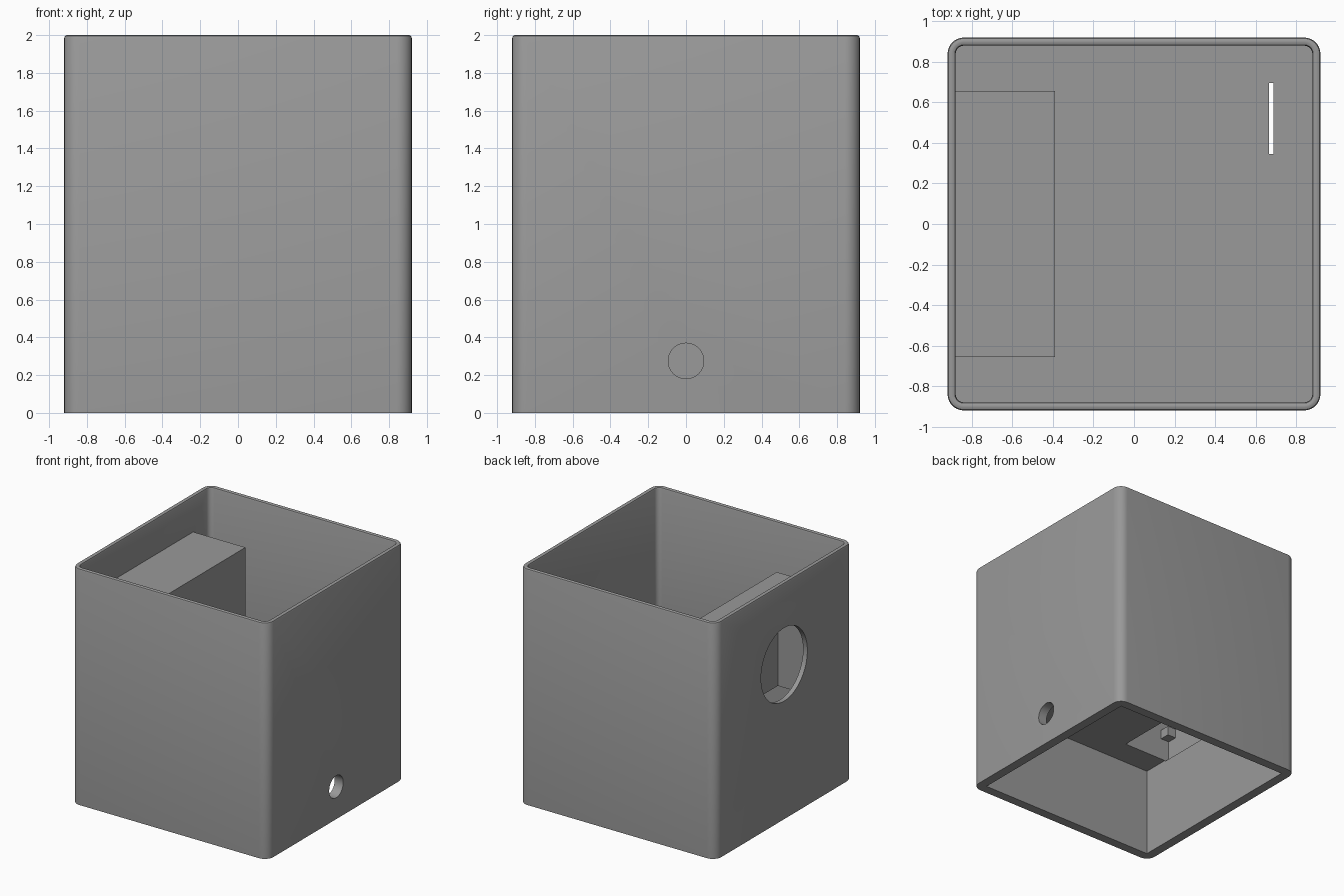
import bpy, bmesh, math
from mathutils import Matrix

if "Cube" in bpy.data.objects:
    bpy.data.objects.remove(bpy.data.objects["Cube"])

grey = bpy.data.materials.new("plain_grey")
grey.diffuse_color = (0.32, 0.32, 0.32, 1)
grey.use_nodes = True
grey.node_tree.nodes["Principled BSDF"].inputs["Base Color"].default_value = grey.diffuse_color


def finish(name, bm):
    bmesh.ops.recalc_face_normals(bm, faces=bm.faces)
    mesh = bpy.data.meshes.new(name)
    bm.to_mesh(mesh)
    bm.free()
    mesh.materials.append(grey)
    ob = bpy.data.objects.new(name, mesh)
    bpy.context.collection.objects.link(ob)
    return ob


def box(name, x, y, z):
    bm = bmesh.new()
    bmesh.ops.create_cube(bm, size=1)
    for v in bm.verts:
        for i, (lo, hi) in enumerate((x, y, z)):
            v.co[i] = hi if v.co[i] > 0 else lo
    return finish(name, bm)


def rod_x(name, x, z, radius, length):
    bm = bmesh.new()
    place = Matrix.Translation((x, 0, z)) @ Matrix.Rotation(math.pi / 2, 4, 'Y')
    bmesh.ops.create_cone(bm, cap_ends=True, segments=64, radius1=radius,
                          radius2=radius, depth=length, matrix=place)
    return finish(name, bm)


def combine(target, tool, operation):
    mod = target.modifiers.new(operation, 'BOOLEAN')
    mod.operation, mod.solver, mod.object = operation, 'EXACT', tool
    bpy.ops.object.select_all(action='DESELECT')
    bpy.context.view_layer.objects.active = target
    target.select_set(True)
    bpy.ops.object.modifier_apply(modifier=mod.name)
    bpy.data.objects.remove(tool)


# Housing: rounded square rings lofted up the outside, over the rim, down to the floor
CORNER = 0.84
rings = [(0.92, 0), (0.92, 1.985), (0.9155, 1.9955), (0.905, 2), (0.895, 2),
         (0.8845, 1.9955), (0.88, 1.985), (0.88, 0.80)]
bm = bmesh.new()
loops = []
for half, z in rings:
    r, loop = half - CORNER, []
    for q, (sx, sy) in enumerate(((1, 1), (-1, 1), (-1, -1), (1, -1))):
        for k in range(9):
            a = math.pi / 2 * (q + k / 8)
            loop.append(bm.verts.new((sx * CORNER + r * math.cos(a),
                                      sy * CORNER + r * math.sin(a), z)))
    loops.append(loop)
n = len(loops[0])
for a, b in zip(loops, loops[1:]):
    for i in range(n):
        j = (i + 1) % n
        bm.faces.new((a[i], a[j], b[j], b[i]))
bm.faces.new(loops[0])
bm.faces.new(loops[-1])
housing = finish("housing", bm)

# Sensor compartment on the left wall, open to the lower chamber
combine(housing, box("compartment", (-0.9, -0.39), (-0.657, 0.657), (0.78, 1.70)), 'UNION')
combine(housing, box("lower_chamber", (-0.84, 0.84), (-0.84, 0.84), (-0.2, 0.763)), 'DIFFERENCE')
combine(housing, box("compartment_hollow", (-0.88, -0.43), (-0.615, 0.615), (0.755, 1.66)), 'DIFFERENCE')

# Small corner mounts inside the compartment
for side in (-1, 1):
    ys = sorted((side * 0.635, side * 0.53))
    combine(housing, box("mount", (-0.9, -0.80), ys, (0.95, 1.03)), 'UNION')

# Round window on the left, cable port on the right, slot in the floor
combine(housing, rod_x("window_cut", -0.92, 1.31, 0.31, 0.2), 'DIFFERENCE')
combine(housing, rod_x("port_cut", 0.9, 0.275, 0.094, 0.3), 'DIFFERENCE')
combine(housing, box("slot_cut", (0.666, 0.688), (0.345, 0.695), (0.7, 0.9)), 'DIFFERENCE')

bpy.ops.object.select_all(action='DESELECT')
housing.select_set(True)
bpy.context.view_layer.objects.active = housing
bpy.ops.object.shade_smooth_by_angle(angle=math.radians(30))
